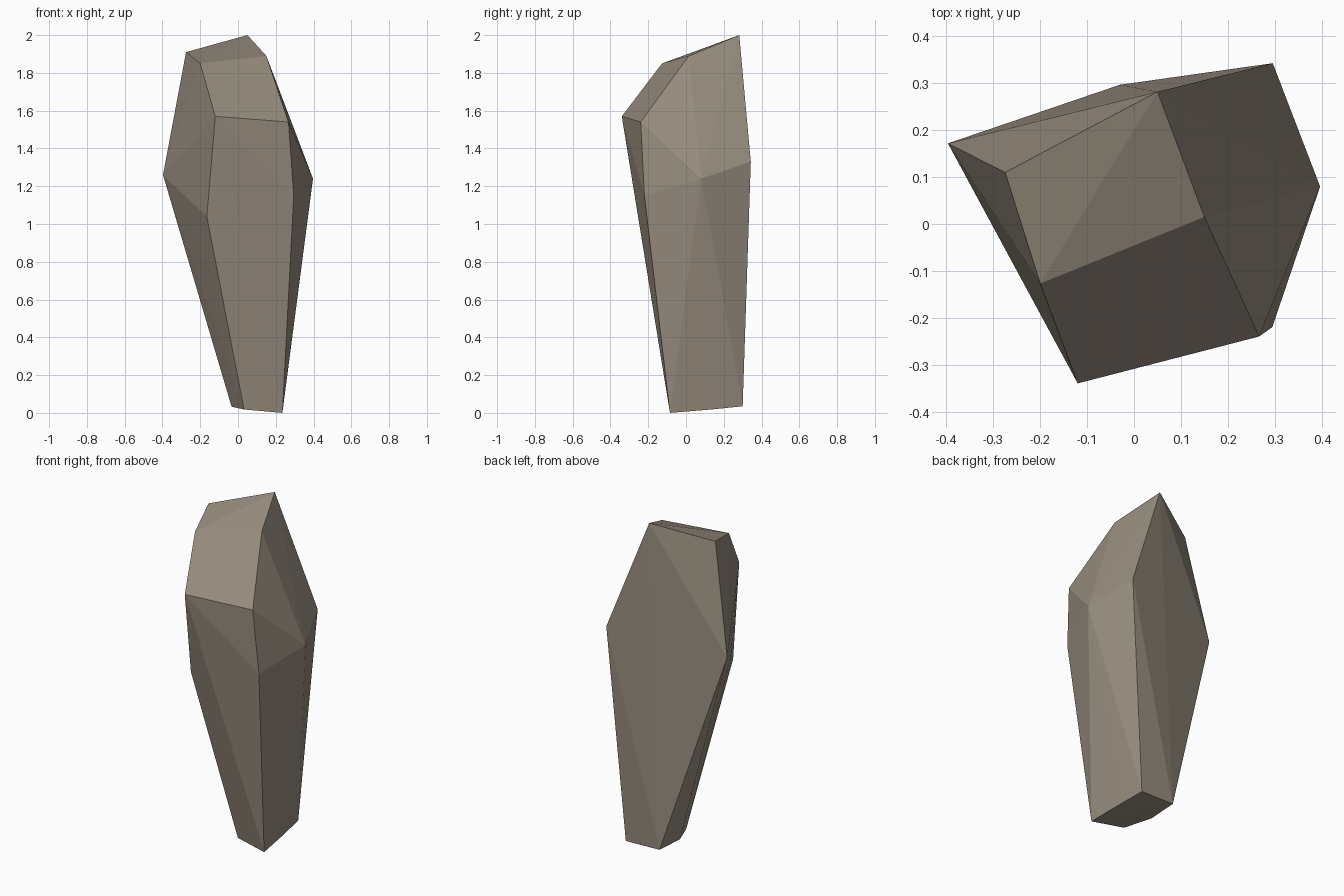
import bpy, bmesh

if "Cube" in bpy.data.objects:
    bpy.data.objects.remove(bpy.data.objects["Cube"])

# Corner rings of the standing stone, from the ground up
base = [(0.235, -0.085, 0.0), (0.215, 0.133, 0.018), (0.195, 0.30, 0.035),
        (-0.03, 0.297, 0.04), (-0.034, 0.108, 0.033), (0.032, -0.047, 0.018)]
waist = [(0.295, -0.22, 1.15), (0.397, 0.08, 1.24), (0.296, 0.343, 1.33),
         (-0.397, 0.172, 1.26), (-0.283, -0.025, 1.15), (-0.165, -0.217, 1.04)]
shoulder = [(0.267, -0.24, 1.54), (-0.12, -0.34, 1.57)]
crown = [(-0.275, 0.11, 1.91), (-0.20, -0.127, 1.85),
         (0.15, 0.015, 1.89), (0.05, 0.282, 2.0)]

# Wrap the corners in flat facets
bm = bmesh.new()
for p in base + waist + shoulder + crown:
    bm.verts.new(p)
hull = bmesh.ops.convex_hull(bm, input=bm.verts[:])
loose = {g for g in hull["geom_interior"] + hull["geom_unused"]
         if isinstance(g, bmesh.types.BMVert)}
if loose:
    bmesh.ops.delete(bm, geom=list(loose), context='VERTS')
# Merge nearly flat triangles into clean facets
bmesh.ops.dissolve_limit(bm, angle_limit=0.02, verts=bm.verts[:], edges=bm.edges[:])
bmesh.ops.recalc_face_normals(bm, faces=bm.faces[:])

mesh = bpy.data.meshes.new("standing_stone")
bm.to_mesh(mesh)
bm.free()

# One warm grey stone colour
mat = bpy.data.materials.new("warm grey stone")
mat.diffuse_color = (0.31, 0.265, 0.21, 1.0)
mat.use_nodes = True
mat.node_tree.nodes["Principled BSDF"].inputs["Base Color"].default_value = mat.diffuse_color
mesh.materials.append(mat)

stone = bpy.data.objects.new("standing_stone", mesh)
bpy.context.collection.objects.link(stone)
